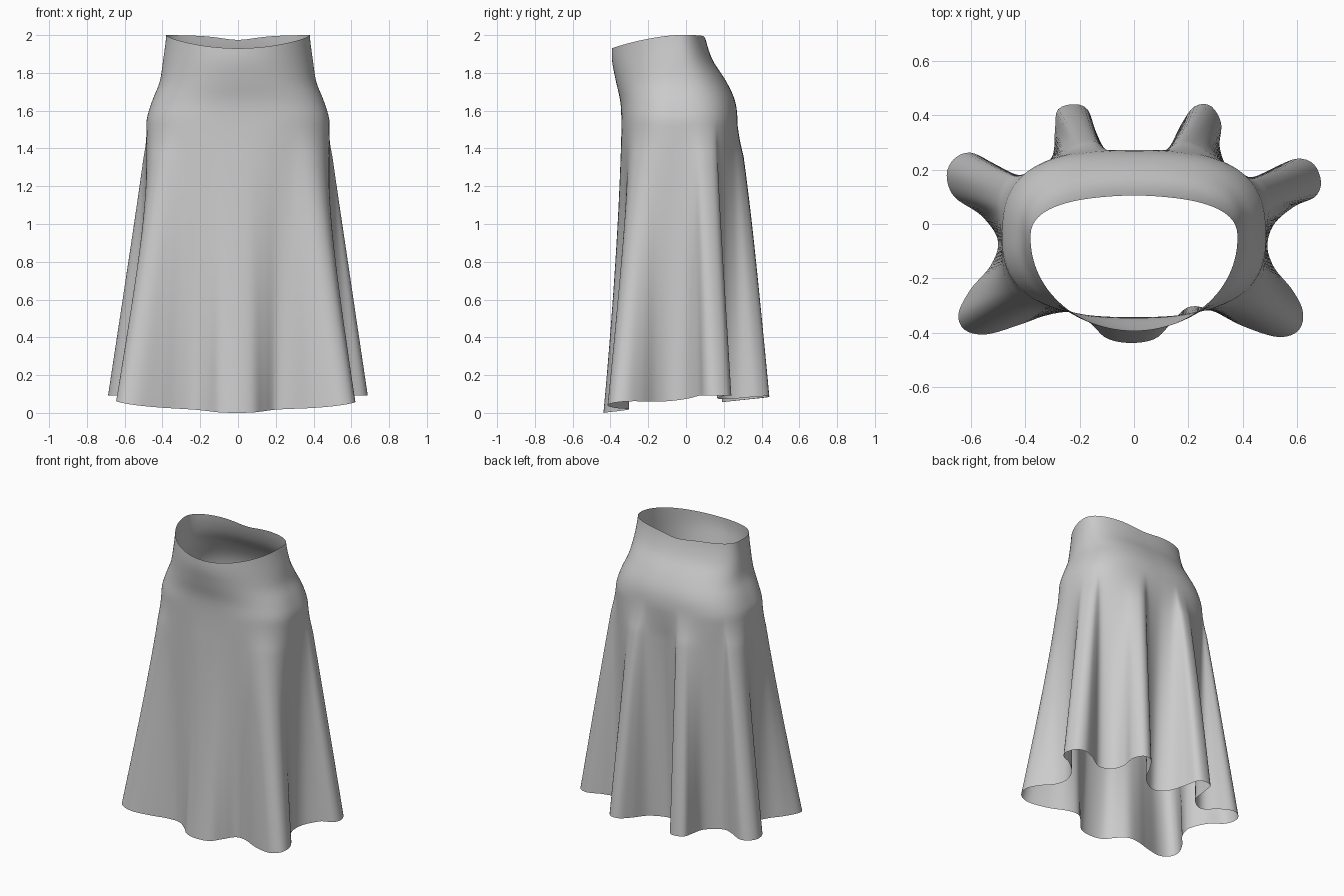
import bpy, bmesh, math
from mathutils import Vector

if "Cube" in bpy.data.objects:
    bpy.data.objects.remove(bpy.data.objects["Cube"])

COLS, ROWS = 288, 64
CY = -0.05        # centre of the body sections
HIP = 1.55        # folds start below this height

# Hem outline seen from above, counter-clockwise from the front
HEM = [(-.01, -.437), (.08, -.42), (.14, -.36), (.2, -.305), (.28, -.315), (.4, -.375),
       (.53, -.415), (.605, -.39), (.62, -.32), (.58, -.24), (.515, -.16), (.49, -.08),
       (.515, .0), (.59, .065), (.665, .1), (.687, .155), (.66, .22), (.6, .24), (.52, .21),
       (.43, .165), (.35, .2), (.315, .28), (.32, .37), (.28, .435), (.22, .43), (.17, .36),
       (.11, .25), (0, .19), (-.09, .24), (-.14, .34), (-.17, .42), (-.22, .44), (-.28, .42),
       (-.29, .35), (-.3, .25), (-.36, .19), (-.43, .175), (-.52, .225), (-.6, .262),
       (-.66, .24), (-.688, .18), (-.66, .1), (-.56, .03), (-.5, -.06), (-.525, -.15),
       (-.6, -.24), (-.645, -.33), (-.62, -.39), (-.54, -.405), (-.42, -.37), (-.32, -.335),
       (-.23, -.325), (-.16, -.365), (-.1, -.42)]

# Body sections: height, half width, front y, back y, front and back squareness
BODY = [(2.0, .38, -.39, .1, 2.0, 2.5), (1.87, .396, -.392, .14, 2.0, 2.5),
        (1.75, .415, -.37, .215, 2.2, 2.6), (1.65, .455, -.348, .26, 2.4, 2.7),
        (1.55, .484, -.342, .273, 2.6, 2.8)]


def catmull(a, b, c, d, t):
    return .5 * (2 * b + (c - a) * t + (2 * a - 5 * b + 4 * c - d) * t * t
                 + (3 * b - 3 * c + d - a) * t ** 3)


def closed_spline(pts, count):
    """Evenly spaced points along a smooth closed curve."""
    v = [Vector(p) for p in pts]
    n = len(v)
    fine = [catmull(v[i - 1], v[i], v[(i + 1) % n], v[(i + 2) % n], k / 24)
            for i in range(n) for k in range(24)]
    fine.append(fine[0])
    length = [0]
    for a, b in zip(fine, fine[1:]):
        length.append(length[-1] + (b - a).length)
    out, j = [], 0
    for i in range(count):
        s = length[-1] * i / count
        while length[j + 1] < s:
            j += 1
        out.append(fine[j].lerp(fine[j + 1], (s - length[j]) / (length[j + 1] - length[j])))
    return out


def body_point(ang, z):
    """Point on the smooth waist-to-hip body at a given angle and height."""
    z = min(max(z, HIP), 2.0)
    i = 0
    while i < len(BODY) - 2 and z < BODY[i + 1][0]:
        i += 1
    t = (BODY[i][0] - z) / (BODY[i][0] - BODY[i + 1][0])
    keys = [Vector(BODY[min(max(i + k, 0), len(BODY) - 1)]) for k in (-1, 0, 1, 2)]
    _, a, front, back, nf, nb = catmull(*keys, t)
    c, s = math.cos(ang), math.sin(ang)
    b, n = (back - CY, nb) if s > 0 else (CY - front, nf)
    r = (abs(c / a) ** n + abs(s / b) ** n) ** (-1 / n)
    return Vector((r * c, CY + r * s))


hem = closed_spline(HEM, COLS)

# Angle of each column, unwrapped and smoothed so the hip stays even
angles = []
for p in hem:
    a = math.atan2(p.y - CY, p.x)
    while angles and a < angles[-1] - math.pi:
        a += 2 * math.pi
    angles.append(a)
dev = [a - 2 * math.pi * i / COLS for i, a in enumerate(angles)]
for _ in range(40):
    dev = [(dev[i - 1] + 2 * dev[i] + dev[(i + 1) % COLS]) / 4 for i in range(COLS)]
angles = [d + 2 * math.pi * i / COLS for i, d in enumerate(dev)]

# Skirt sheet, lofted from waist to hem
bm = bmesh.new()
grid = []
for j in range(ROWS + 1):
    row = []
    for ang, h in zip(angles, hem):
        s = math.sin(ang)
        top = 2 - (.07 * (-s) ** 1.4 if s < 0 else .025 * s ** 3)
        low = min(.092, max(0, .13 * h.x ** 2 + .09 * (h.y + .437)))
        z = top + (low - top) * j / ROWS
        p = body_point(ang, z)
        if z < HIP:
            u = (HIP - z) / (HIP - low)
            power = 1 + (.5 * s * s if s < 0 else -.28 * s * s)
            w = u ** power
            w *= min(1, .35 + u * 5) if u < .13 else 1
            p = p.lerp(h, w)
        row.append(bm.verts.new((p.x, p.y, z)))
    grid.append(row)
for upper, lower in zip(grid, grid[1:]):
    for i in range(COLS):
        k = (i + 1) % COLS
        bm.faces.new((lower[i], lower[k], upper[k], upper[i]))
for f in bm.faces:
    f.smooth = True

mesh = bpy.data.meshes.new("skirt")
bm.to_mesh(mesh)
bm.free()
skirt = bpy.data.objects.new("skirt", mesh)
bpy.context.collection.objects.link(skirt)
